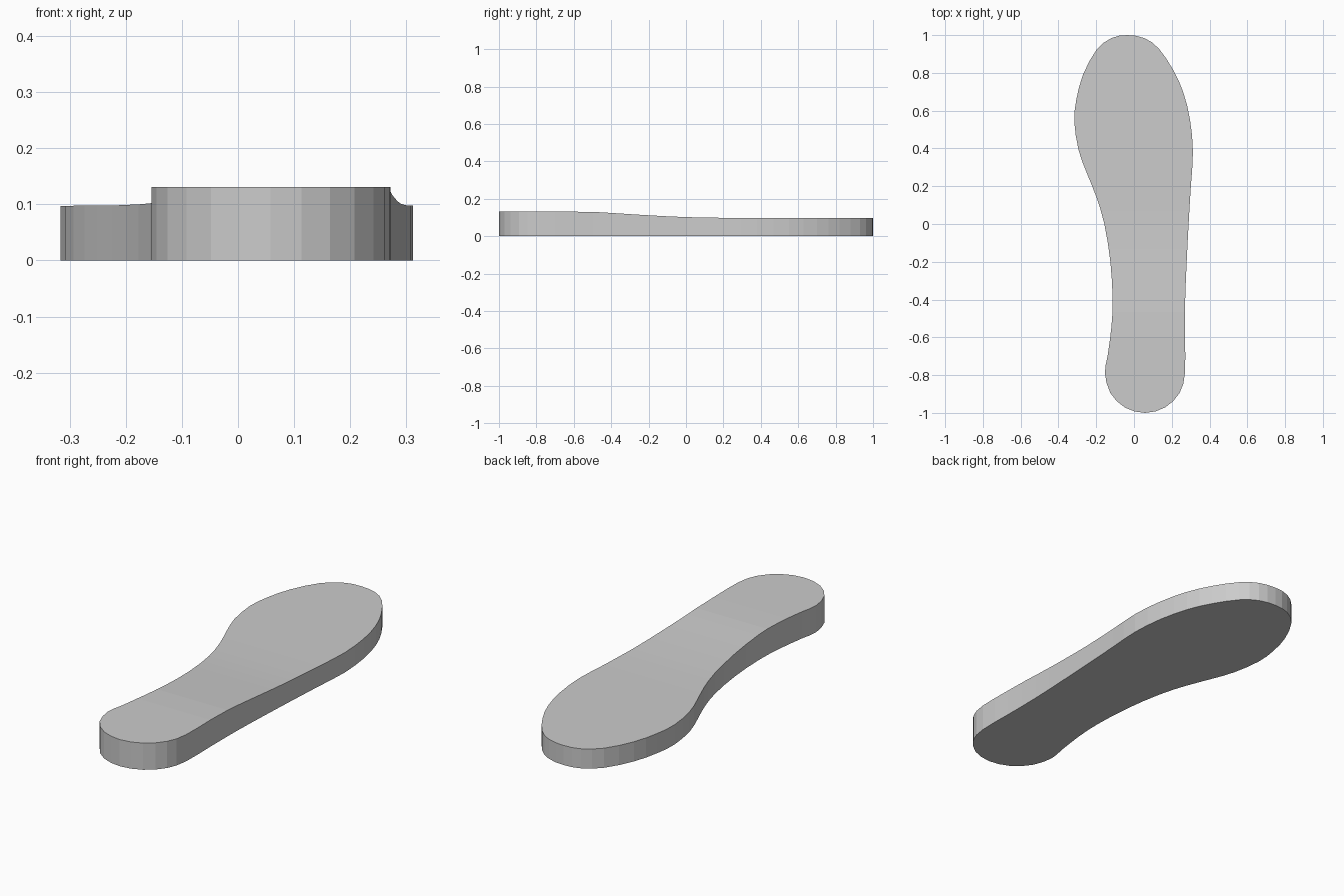
import bpy, bmesh, math
from mathutils import Vector

if "Cube" in bpy.data.objects:
    bpy.data.objects.remove(bpy.data.objects["Cube"])

# Outline control points, anticlockwise: round heel, outer side, toe, inner side
HEEL = [(0.058 + 0.212 * math.cos(math.radians(a)), -0.788 + 0.212 * math.sin(math.radians(a)))
        for a in range(180, 361, 30)]
OUTER = [(0.27, -0.6), (0.271, -0.4), (0.279, -0.2), (0.289, 0.0), (0.301, 0.2), (0.312, 0.38),
         (0.297, 0.55), (0.26, 0.7), (0.205, 0.82), (0.13, 0.93), (0.055, 0.984)]
INNER = [(-0.035, 1.0), (-0.12, 0.984), (-0.2, 0.92), (-0.27, 0.79), (-0.305, 0.66),
         (-0.316, 0.54), (-0.293, 0.39), (-0.25, 0.27), (-0.2, 0.145), (-0.157, 0.0),
         (-0.125, -0.2), (-0.113, -0.4), (-0.12, -0.55), (-0.14, -0.7)]
# Height of the upper surface along the length
HEIGHT = [(-1.0, 0.131), (-0.6, 0.131), (-0.46, 0.128), (-0.25, 0.1145), (-0.1, 0.106),
          (0.02, 0.101), (0.2, 0.098), (1.0, 0.096)]


def catmull(p0, p1, p2, p3, t):
    return 0.5 * (2 * p1 + (p2 - p0) * t + (2 * p0 - 5 * p1 + 4 * p2 - p3) * t * t
                  + (3 * p1 - p0 - 3 * p2 + p3) * t ** 3)


def smooth_loop(points, steps):
    pts = [Vector(p) for p in points]
    n = len(pts)
    return [catmull(pts[i - 1], pts[i], pts[(i + 1) % n], pts[(i + 2) % n], s / steps)
            for i in range(n) for s in range(steps)]


def top_height(y):
    for (y0, z0), (y1, z1) in zip(HEIGHT, HEIGHT[1:]):
        if y <= y1:
            return z0 + (z1 - z0) * max(0, y - y0) / (y1 - y0)
    return HEIGHT[-1][1]


# Sole slab: extruded outline, sliced across so the top can slope
bm = bmesh.new()
base = bm.faces.new([bm.verts.new((p.x, p.y, 0)) for p in smooth_loop(HEEL + OUTER + INNER, 2)])
ext = bmesh.ops.extrude_face_region(bm, geom=[base], use_keep_orig=True)
for v in ext["geom"]:
    if isinstance(v, bmesh.types.BMVert):
        v.co.z = 0.1
for i in range(-14, 15):
    bmesh.ops.bisect_plane(bm, geom=bm.verts[:] + bm.edges[:] + bm.faces[:], dist=1e-5,
                           plane_co=(0, i / 15, 0), plane_no=(0, 1, 0))
for v in bm.verts:
    if v.co.z > 0.05:
        v.co.z = top_height(v.co.y)
bmesh.ops.recalc_face_normals(bm, faces=bm.faces)

mesh = bpy.data.meshes.new("shoe_sole")
bm.to_mesh(mesh)
bm.free()
sole = bpy.data.objects.new("shoe_sole", mesh)
bpy.context.collection.objects.link(sole)
